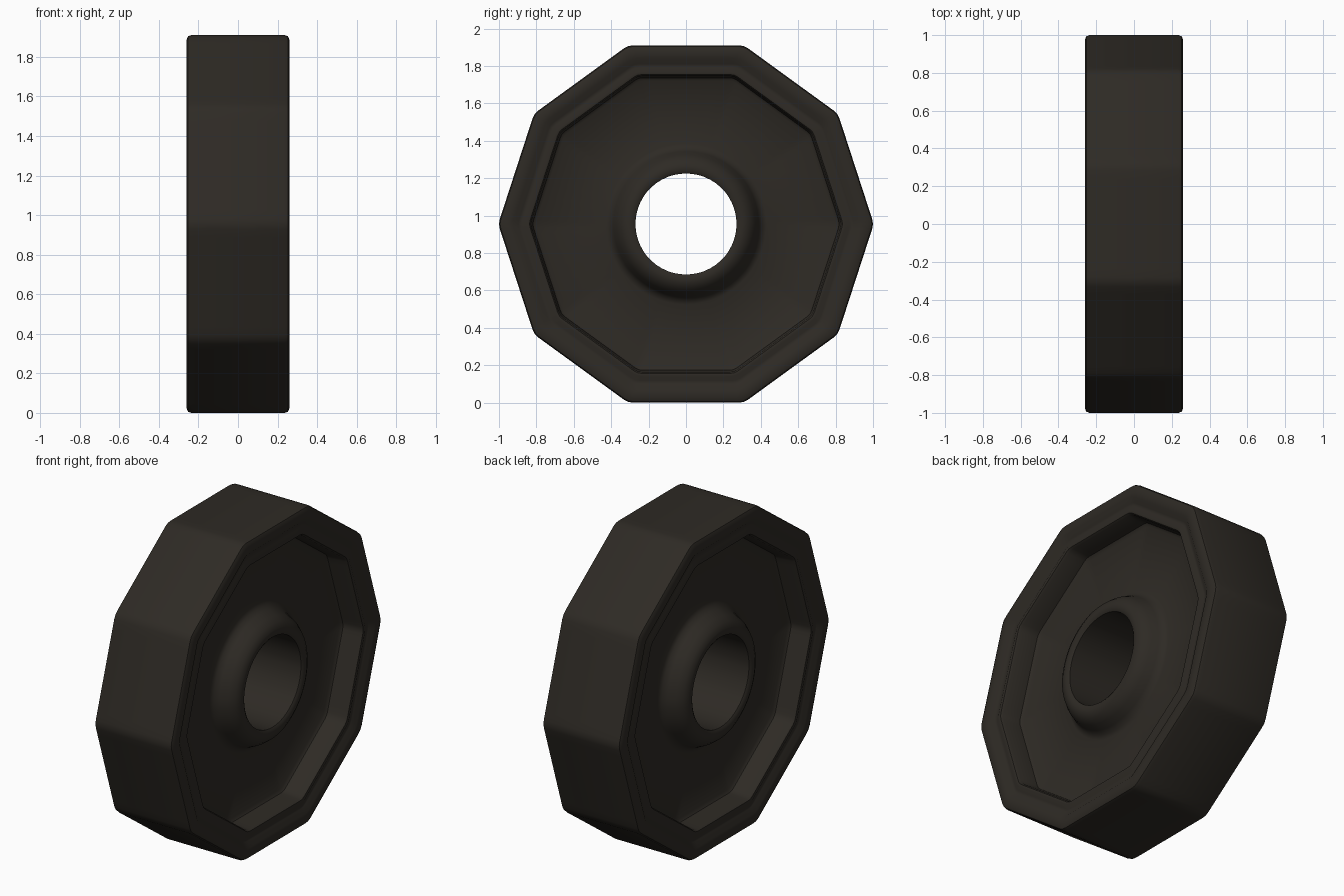
import bpy, bmesh, math

if "Cube" in bpy.data.objects:
    bpy.data.objects.remove(bpy.data.objects["Cube"])

CENTRE_Z = 0.955
SECTOR = math.radians(36)
# angles inside each of the ten sides, doubled up at the softened corners
STEPS = [math.radians(a) for a in (0, 1.5, 4, 11, 18, 25, 32, 34.5)]
ANGLES = [(i * SECTOR + s, s) for i in range(10) for s in STEPS]

# half cross-section from tread to bore: (radius, half width, is ten-sided)
HALF = [
    (1.004, 0.235, True), (0.998, 0.252, True), (0.98, 0.26, True),
    (0.93, 0.26, True), (0.90, 0.24, True), (0.88, 0.238, True),
    (0.855, 0.25, True), (0.84, 0.247, True), (0.832, 0.235, True),
    (0.822, 0.125, True), (0.805, 0.112, True),
    (0.43, 0.112, False), (0.405, 0.122, False), (0.388, 0.15, False),
    (0.37, 0.19, False), (0.345, 0.222, False), (0.315, 0.238, False),
    (0.285, 0.24, False), (0.27, 0.23, False),
]
PROFILE = HALF + [(r, -w, d) for r, w, d in reversed(HALF)]


def ring_point(radius, x, ten_sided, angle, step):
    if ten_sided:
        k = math.cos(SECTOR / 2) / math.cos(step - SECTOR / 2)
        radius *= min(k, 0.996)  # blunt the corner tips
    return (x, radius * math.cos(angle), CENTRE_Z + radius * math.sin(angle))


# wheel: closed profile swept round the x axis
bm = bmesh.new()
rings = [[bm.verts.new(ring_point(r, x, d, a, s)) for a, s in ANGLES]
         for r, x, d in PROFILE]
n = len(ANGLES)
for i, ring in enumerate(rings):
    nxt = rings[(i + 1) % len(rings)]
    for j in range(n):
        k = (j + 1) % n
        bm.faces.new((ring[j], ring[k], nxt[k], nxt[j]))
bmesh.ops.recalc_face_normals(bm, faces=bm.faces)
mesh = bpy.data.meshes.new("ten_sided_wheel")
bm.to_mesh(mesh)
bm.free()
wheel = bpy.data.objects.new("ten_sided_wheel", mesh)
bpy.context.collection.objects.link(wheel)

# dark rubber colour
mat = bpy.data.materials.new("dark_rubber")
mat.diffuse_color = (0.027, 0.023, 0.018, 1)
mat.use_nodes = True
mat.node_tree.nodes["Principled BSDF"].inputs["Base Color"].default_value = mat.diffuse_color
mesh.materials.append(mat)

bpy.context.view_layer.objects.active = wheel
wheel.select_set(True)
bpy.ops.object.shade_smooth_by_angle(angle=math.radians(40))
